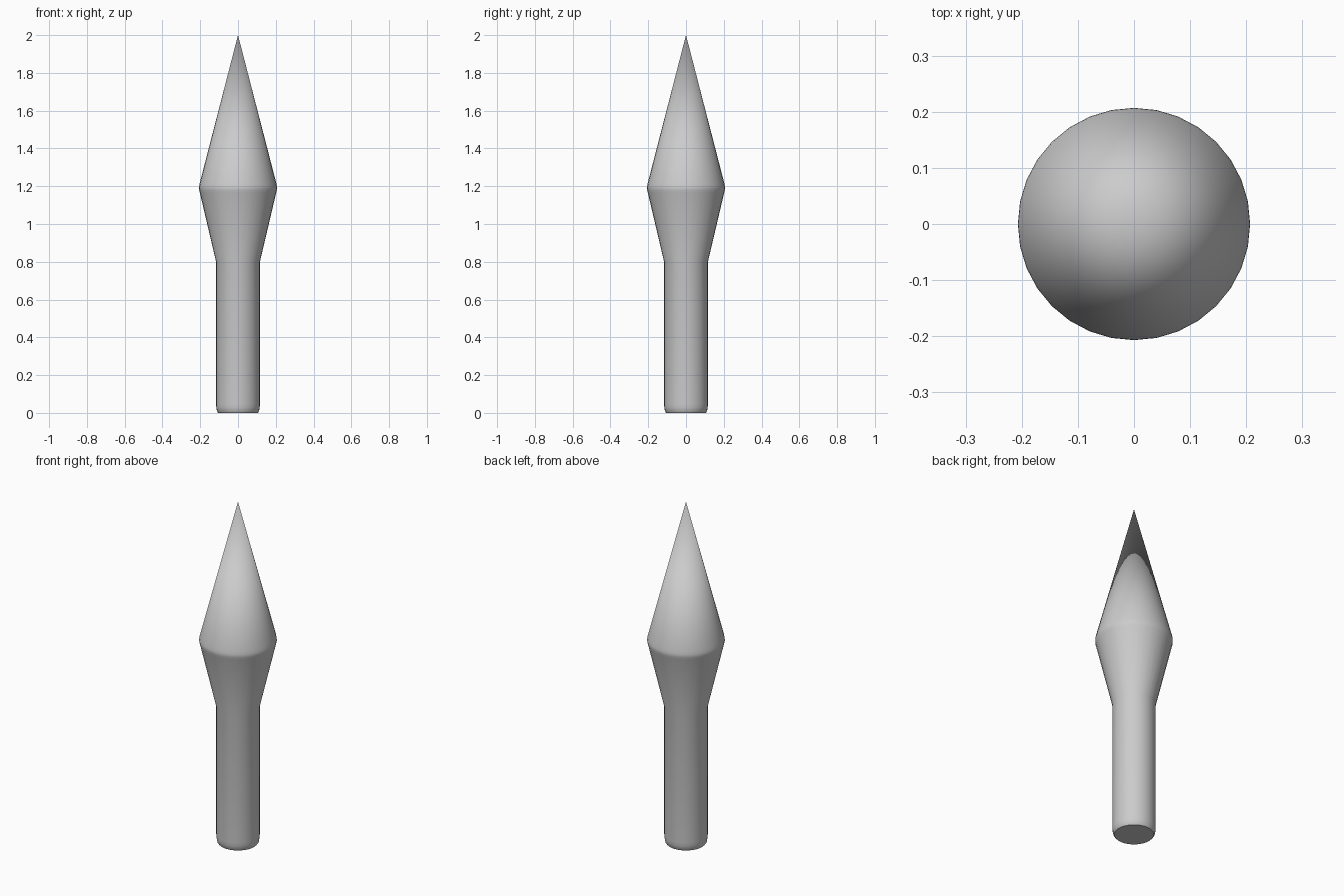
import bpy, bmesh
from math import cos, sin, pi, radians

if "Cube" in bpy.data.objects:
    bpy.data.objects.remove(bpy.data.objects["Cube"])

SIDES = 32


def lathe(name, profile):
    """Revolve (radius, z) points around z; zero radius makes a pole."""
    bm = bmesh.new()
    rings = []
    for r, z in profile:
        if r == 0:
            rings.append([bm.verts.new((0, 0, z))] * SIDES)
        else:
            rings.append([bm.verts.new((r * cos(2 * pi * i / SIDES), r * sin(2 * pi * i / SIDES), z))
                          for i in range(SIDES)])
    for a, b in zip(rings, rings[1:]):
        for i in range(SIDES):
            j = (i + 1) % SIDES
            bm.faces.new(list(dict.fromkeys((a[i], a[j], b[j], b[i]))))
    bmesh.ops.recalc_face_normals(bm, faces=bm.faces)
    mesh = bpy.data.meshes.new(name)
    bm.to_mesh(mesh)
    bm.free()
    obj = bpy.data.objects.new(name, mesh)
    bpy.context.collection.objects.link(obj)
    bpy.ops.object.select_all(action='DESELECT')
    obj.select_set(True)
    bpy.context.view_layer.objects.active = obj
    bpy.ops.object.shade_smooth_by_angle(angle=radians(40))
    return obj


# Straight shaft with a rounded foot, flared neck, softened shoulder and pointed tip
lathe("pointed_post", [
    (0, 0), (0.105, 0), (0.111, 0.008), (0.115, 0.03), (0.116, 0.05),
    (0.116, 0.80),
    (0.202, 1.165), (0.206, 1.18), (0.207, 1.19), (0.206, 1.2), (0.203, 1.215),
    (0, 2.0),
])
